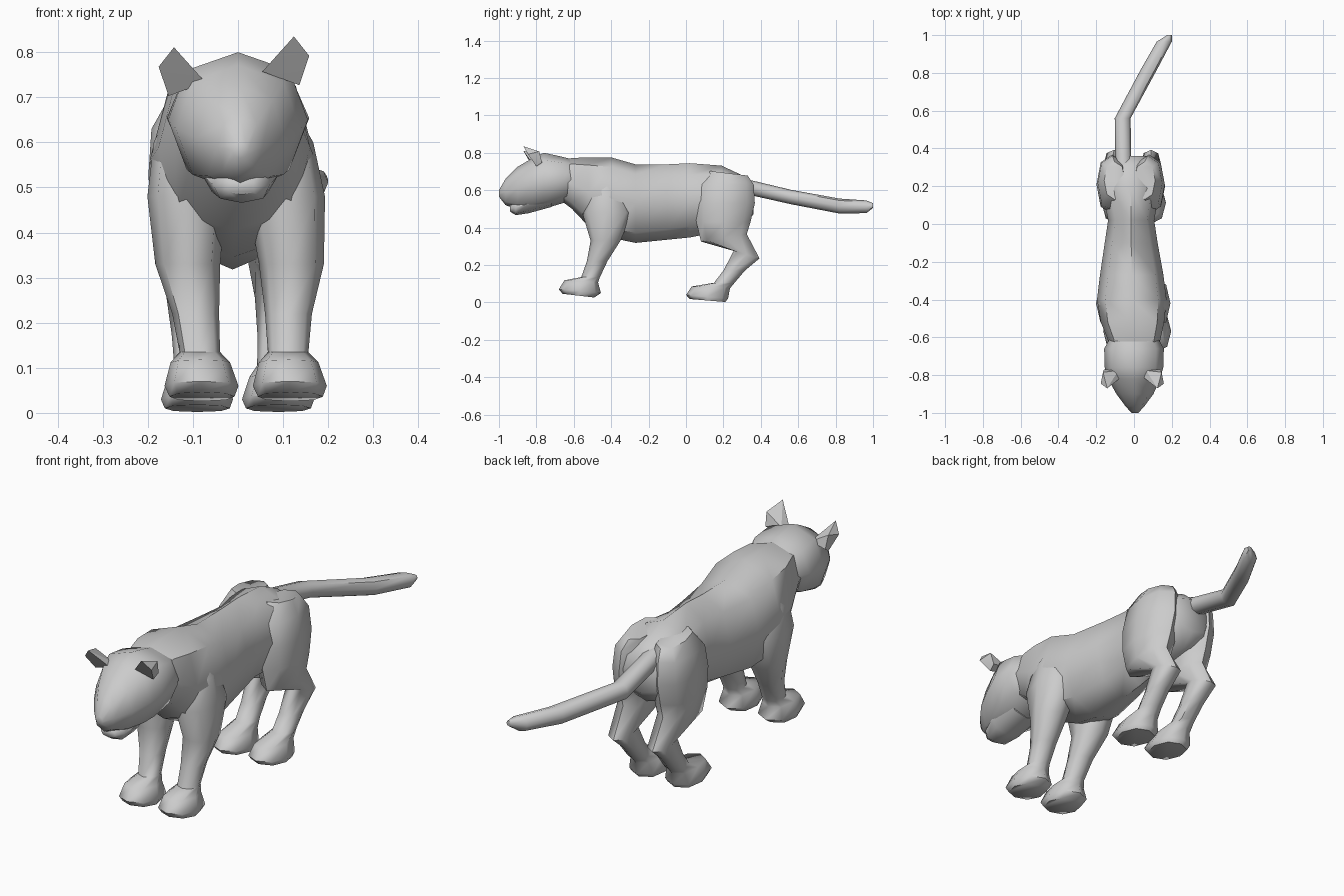
import bpy, bmesh, math


def finish(name, bm, angle=52):
    bmesh.ops.recalc_face_normals(bm, faces=bm.faces)
    mesh = bpy.data.meshes.new(name)
    bm.to_mesh(mesh)
    bm.free()
    ob = bpy.data.objects.new(name, mesh)
    bpy.context.collection.objects.link(ob)
    bpy.ops.object.select_all(action='DESELECT')
    ob.select_set(True)
    bpy.context.view_layer.objects.active = ob
    bpy.ops.object.shade_smooth_by_angle(angle=math.radians(angle))
    return ob


def loft(name, rings):
    """Skin a list of point rings and cap both ends."""
    bm = bmesh.new()
    loops = [[bm.verts.new(p) for p in ring] for ring in rings]
    n = len(loops[0])
    for a, b in zip(loops, loops[1:]):
        for i in range(n):
            j = (i + 1) % n
            bm.faces.new((a[i], a[j], b[j], b[i]))
    bm.faces.new(loops[0])
    bm.faces.new(loops[-1])
    return finish(name, bm)


def outline(n, full=1.0):
    """Unit ring, diagonals pushed out by 'full' for a boxier section."""
    pts = []
    for i in range(n):
        a = 2 * math.pi * i / n
        f = full if abs(math.sin(2 * a)) > 0.5 else 1.0
        pts.append((math.cos(a) * f, math.sin(a) * f))
    return pts


def along_y(name, sections):
    """Sections are (y, bottom z, top z, half width, centre x, fullness)."""
    loft(name, [[(cx + hw * u, y, (z0 + z1) / 2 + (z1 - z0) / 2 * v)
                 for u, v in outline(8, full)]
                for y, z0, z1, hw, cx, full in sections])


def leg(name, sections, side, shift):
    """Sections are (z, front y, back y, half width, centre x, front lift)."""
    rings = []
    for z, y0, y1, hw, cx, lift in sections:
        dx = shift[0] + (shift[1] - shift[0]) * z / 0.6
        rings.append([(side * cx + dx + hw * u, (y0 + y1) / 2 + (y1 - y0) / 2 * v,
                       z - lift * v) for u, v in outline(8, 1.04)])
    loft(name, rings)


# Torso from neck to rump, with a peaked back behind the shoulders
along_y("torso", [
    (-0.67, 0.545, 0.755, 0.125, 0.0, 1.05),
    (-0.61, 0.50, 0.772, 0.140, 0.0, 1.08),
    (-0.52, 0.405, 0.775, 0.168, -0.008, 1.10),
    (-0.40, 0.345, 0.775, 0.184, -0.012, 1.08),
    (-0.27, 0.318, 0.738, 0.168, -0.012, 1.05),
    (-0.10, 0.335, 0.738, 0.140, -0.015, 1.02),
    (0.02, 0.347, 0.744, 0.122, -0.015, 0.98),
    (0.19, 0.38, 0.731, 0.155, -0.018, 1.04),
    (0.31, 0.41, 0.675, 0.140, -0.02, 1.05),
    (0.36, 0.47, 0.63, 0.09, -0.025, 1.05)])

# Head and lower jaw
along_y("head", [
    (-1.00, 0.565, 0.60, 0.018, 0.005, 1.0),
    (-0.965, 0.52, 0.66, 0.050, 0.005, 1.05),
    (-0.90, 0.495, 0.725, 0.098, 0.005, 1.04),
    (-0.82, 0.49, 0.772, 0.138, 0.0, 1.03),
    (-0.76, 0.50, 0.80, 0.155, 0.0, 1.04),
    (-0.66, 0.53, 0.778, 0.158, 0.0, 1.05),
    (-0.61, 0.55, 0.765, 0.13, 0.0, 1.05)])
along_y("jaw", [
    (-0.94, 0.485, 0.52, 0.035, 0.008, 1.08),
    (-0.91, 0.466, 0.545, 0.062, 0.008, 1.08),
    (-0.84, 0.477, 0.58, 0.085, 0.005, 1.05),
    (-0.72, 0.51, 0.60, 0.09, 0.0, 1.0)])

# Ears, the head being rolled slightly
for side, dx, dz in ((-1, -0.014, -0.012), (1, -0.004, 0.012)):
    bm = bmesh.new()
    pts = [(0.140, -0.80, 0.715), (0.162, -0.845, 0.78), (0.128, -0.87, 0.823),
           (0.058, -0.815, 0.745), (0.068, -0.775, 0.75), (0.145, -0.77, 0.735),
           (0.150, -0.785, 0.795)]
    bmesh.ops.convex_hull(bm, input=[
        bm.verts.new((side * x + dx, y, z + dz)) for x, y, z in pts])
    finish("ear_left" if side < 0 else "ear_right", bm, 20)

# Legs with paws, lofted upward from the sole
front = [
    (0.036, -0.66, -0.49, 0.072, 0.098, 0.010),
    (0.060, -0.68, -0.455, 0.082, 0.098, 0.010),
    (0.112, -0.65, -0.47, 0.066, 0.098, 0.006),
    (0.135, -0.56, -0.46, 0.045, 0.098, 0.0),
    (0.22, -0.53, -0.42, 0.052, 0.103, 0.0),
    (0.33, -0.51, -0.35, 0.072, 0.115, 0.0),
    (0.48, -0.555, -0.285, 0.087, 0.110, 0.0),
    (0.60, -0.52, -0.33, 0.072, 0.105, 0.0),
    (0.70, -0.47, -0.36, 0.04, 0.085, 0.0)]
hind = [
    (0.010, 0.02, 0.21, 0.072, 0.090, 0.008),
    (0.030, 0.0, 0.225, 0.080, 0.090, 0.010),
    (0.080, 0.03, 0.235, 0.062, 0.090, 0.005),
    (0.105, 0.15, 0.26, 0.046, 0.092, 0.0),
    (0.17, 0.20, 0.315, 0.046, 0.095, 0.0),
    (0.255, 0.255, 0.393, 0.052, 0.098, 0.020),
    (0.345, 0.08, 0.325, 0.068, 0.100, -0.020),
    (0.43, 0.055, 0.345, 0.080, 0.099, 0.0),
    (0.53, 0.05, 0.368, 0.084, 0.097, 0.0),
    (0.63, 0.07, 0.362, 0.078, 0.093, 0.0),
    (0.69, 0.13, 0.33, 0.055, 0.080, 0.012)]
for side, word in ((-1, "left"), (1, "right")):
    leg("front_leg_" + word, front, side, (0.020, -0.010))
    leg("hind_leg_" + word, hind, side, (0.0, -0.02))

# Tail, kinked to one side
along_y("tail", [
    (0.30, 0.585, 0.665, 0.042, -0.055, 1.05),
    (0.36, 0.570, 0.650, 0.042, -0.057, 1.05),
    (0.56, 0.525, 0.602, 0.042, -0.060, 1.05),
    (0.82, 0.475, 0.555, 0.043, 0.080, 1.05),
    (0.965, 0.477, 0.545, 0.040, 0.160, 1.05),
    (1.00, 0.505, 0.530, 0.012, 0.188, 1.0)])
